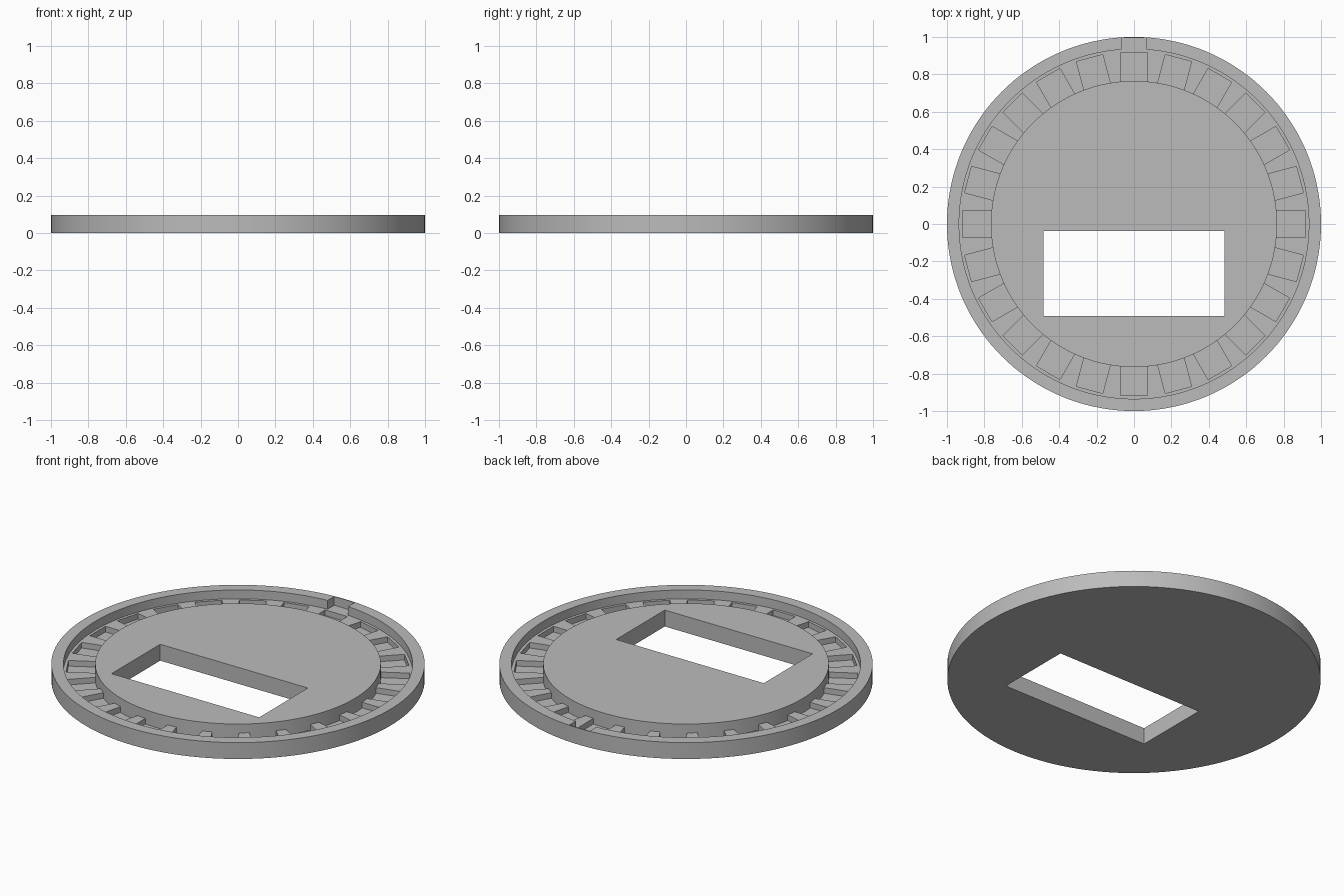
import bpy, bmesh
from math import radians
from mathutils import Matrix, Vector

cube = bpy.data.objects.get("Cube")
if cube:
    bpy.data.objects.remove(cube)

SEGMENTS = 144
HEIGHT = 0.097      # top of rim and hub
LEDGE = 0.045       # floor of the ring groove
FLOOR = 0.012       # floor of the pockets
GROOVE_OUT, HUB_R = 0.935, 0.765

# Single grey material
grey = bpy.data.materials.new("matte grey")
grey.use_nodes = True
colour = (0.5, 0.5, 0.5, 1)
grey.diffuse_color = colour
grey.node_tree.nodes["Principled BSDF"].inputs["Base Color"].default_value = colour


def add_object(name, bm):
    bmesh.ops.recalc_face_normals(bm, faces=bm.faces)
    mesh = bpy.data.meshes.new(name)
    bm.to_mesh(mesh)
    bm.free()
    mesh.materials.append(grey)
    obj = bpy.data.objects.new(name, mesh)
    bpy.context.collection.objects.link(obj)
    return obj


def cylinder(name, radius, z0, z1):
    bm = bmesh.new()
    bmesh.ops.create_cone(bm, cap_ends=True, segments=SEGMENTS,
                          radius1=radius, radius2=radius, depth=z1 - z0,
                          matrix=Matrix.Translation((0, 0, (z0 + z1) / 2)))
    return add_object(name, bm)


def add_box(bm, low, high, turn=0):
    low, high = Vector(low), Vector(high)
    place = (Matrix.Rotation(radians(turn), 4, 'Z')
             @ Matrix.Translation((low + high) / 2)
             @ Matrix.Diagonal((*(high - low), 1)))
    bmesh.ops.create_cube(bm, size=1, matrix=place)


def combine(target, other, operation):
    mod = target.modifiers.new(other.name, 'BOOLEAN')
    mod.operation = operation
    mod.solver = 'EXACT'
    mod.object = other
    bpy.context.view_layer.objects.active = target
    bpy.ops.object.modifier_apply(modifier=mod.name)
    bpy.data.objects.remove(other)


# Round tray with a wide recess
holder = cylinder("ring_holder", 1, 0, HEIGHT)
combine(holder, cylinder("recess_cutter", GROOVE_OUT, LEDGE, 0.2), 'DIFFERENCE')

# Ring of square pockets in the recess floor
bm = bmesh.new()
for i in range(24):
    add_box(bm, (-0.0725, 0.755, FLOOR), (0.0725, 0.918, 0.15), i * 15)
combine(holder, add_object("pocket_cutter", bm), 'DIFFERENCE')

# Cable slot in the back of the rim, leaving a thin outer skin
bm = bmesh.new()
add_box(bm, (-0.067, 0.9, LEDGE), (0.067, 0.994, 0.2))
combine(holder, add_object("slot_cutter", bm), 'DIFFERENCE')

# Central hub, level with the rim
combine(holder, cylinder("hub", HUB_R, FLOOR / 2, HEIGHT), 'UNION')

# Rectangular window through the hub
bm = bmesh.new()
add_box(bm, (-0.483, -0.492, -0.1), (0.483, -0.037, 0.2))
combine(holder, add_object("window_cutter", bm), 'DIFFERENCE')

# Smooth round walls, crisp edges
bpy.ops.object.select_all(action='DESELECT')
holder.select_set(True)
bpy.context.view_layer.objects.active = holder
bpy.ops.object.shade_smooth_by_angle(angle=radians(30))
